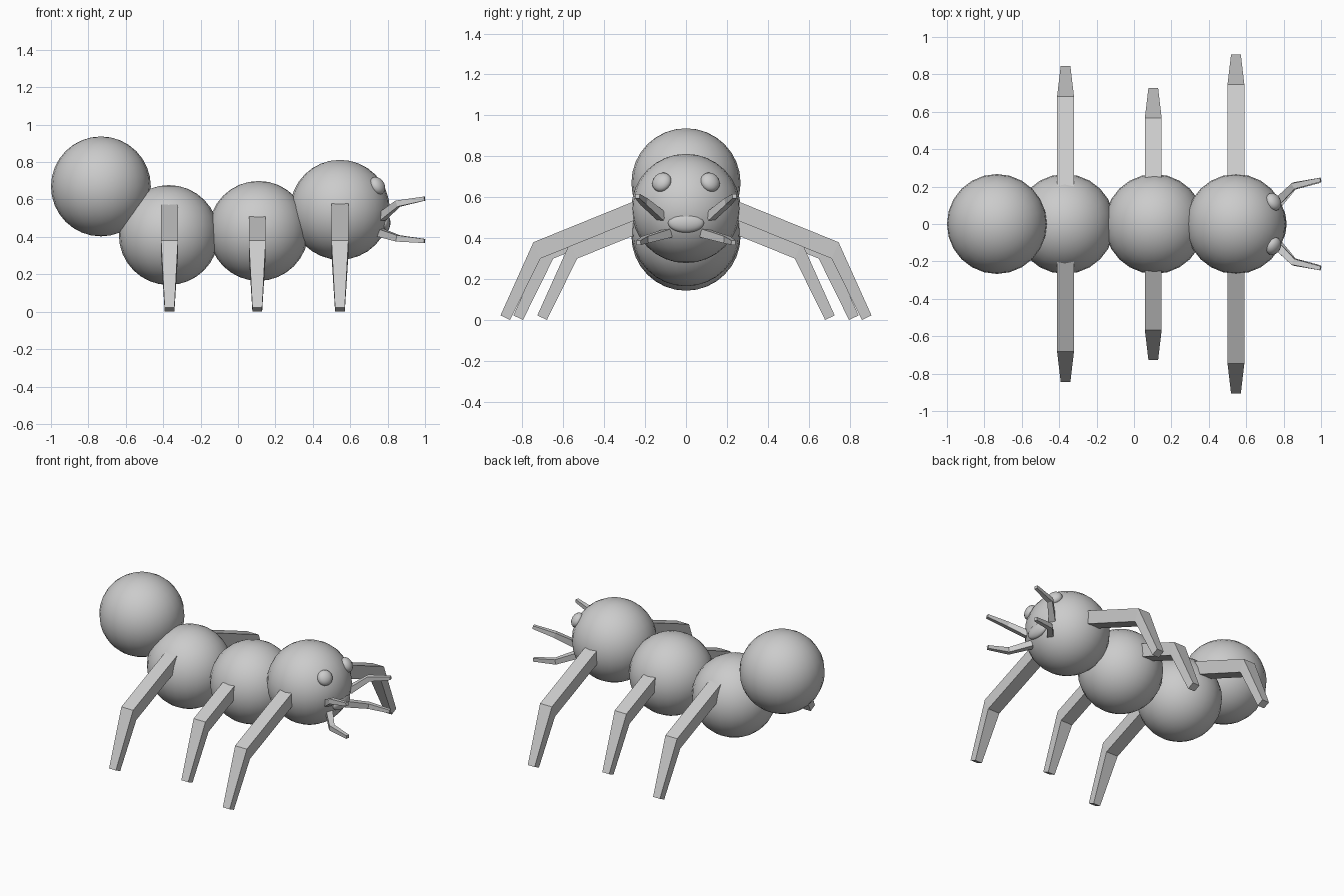
import bpy, bmesh
from mathutils import Vector

if "Cube" in bpy.data.objects:
    bpy.data.objects.remove(bpy.data.objects["Cube"])


def ball(name, loc, scale, segs=24, rings=16, facing=None):
    bpy.ops.mesh.primitive_uv_sphere_add(segments=segs, ring_count=rings, radius=1, location=loc)
    ob = bpy.context.object
    ob.name = name
    ob.scale = scale
    if facing is not None:
        ob.rotation_euler = Vector(facing).to_track_quat('X', 'Z').to_euler()
    bpy.ops.object.shade_smooth()
    return ob


def loft(name, rings):
    """Flat-sided solid through a row of four-point rings."""
    bm = bmesh.new()
    loops = [[bm.verts.new(p) for p in ring] for ring in rings]
    for a, b in zip(loops, loops[1:]):
        for i in range(4):
            j = (i + 1) % 4
            bm.faces.new((a[i], a[j], b[j], b[i]))
    bm.faces.new(loops[0])
    bm.faces.new(loops[-1])
    bmesh.ops.recalc_face_normals(bm, faces=bm.faces)
    me = bpy.data.meshes.new(name)
    bm.to_mesh(me)
    bm.free()
    ob = bpy.data.objects.new(name, me)
    bpy.context.collection.objects.link(ob)
    return ob


# Body segments
R = 0.267
head = Vector((0.545, 0, 0.545))
for name, x, z in (("abdomen", -0.733, 0.67), ("rear_body", -0.37, 0.41),
                   ("middle_body", 0.11, 0.432), ("head", head.x, head.z)):
    ball(name, (x, 0, z), (R, R, R))

# Mouth
ball("mouth", (0.785, 0, 0.475), (0.03, 0.088, 0.048), 20, 12)


def leg(name, x, shift, side):
    # upper/outer point, lower/inner point, half width
    profile = (((0.33, 0.549), (0.33, 0.455), 0.045),
               ((0.746, 0.38), (0.712, 0.30), 0.045),
               ((0.907, 0.022), (0.86, 0.0), 0.026))
    rings = []
    for k, (o, i, w) in enumerate(profile):
        # hip end is sunk into the body along the thigh's slope
        dy, dz = (-0.18, 0.073) if k == 0 else (0, 0)
        rings.append([(x + sx * w, side * (p[0] + dy - shift), p[1] + dz)
                      for p, sx in ((o, -1), (o, 1), (i, 1), (i, -1))])
    loft(name, rings)


def feeler(name, pts, side):
    pts = [Vector((x, y * side, z)) for x, y, z in pts]
    dirs = [pts[1] - pts[0], pts[2] - pts[0], pts[2] - pts[1]]
    rings = []
    for p, d, h in zip(pts, dirs, (0.021, 0.017, 0.011)):
        d.normalize()
        u = d.cross(Vector((0, 0, 1))).normalized()
        v = u.cross(d)
        rings.append([p + u * a * h + v * b * h for a, b in ((-1, -1), (1, -1), (1, 1), (-1, 1))])
    loft(name, rings)


for side, tag in ((1, "left"), (-1, "right")):
    # Legs
    for name, x, shift in (("front", 0.545, 0), ("middle", 0.103, 0.18), ("rear", -0.366, 0.063)):
        leg(f"{name}_leg_{tag}", x, shift, side)
    # Eyes, flattened against the head
    off = Vector((0.2, 0.118 * side, 0.128))
    ball(f"eye_{tag}", head + off, (0.036, 0.05, 0.05), 16, 10, off)
    # Feelers
    feeler(f"upper_feeler_{tag}", ((0.765, 0.118, 0.505), (0.855, 0.205, 0.578), (0.998, 0.237, 0.605)), side)
    feeler(f"lower_feeler_{tag}", ((0.755, 0.085, 0.425), (0.855, 0.2, 0.392), (0.998, 0.232, 0.378)), side)
